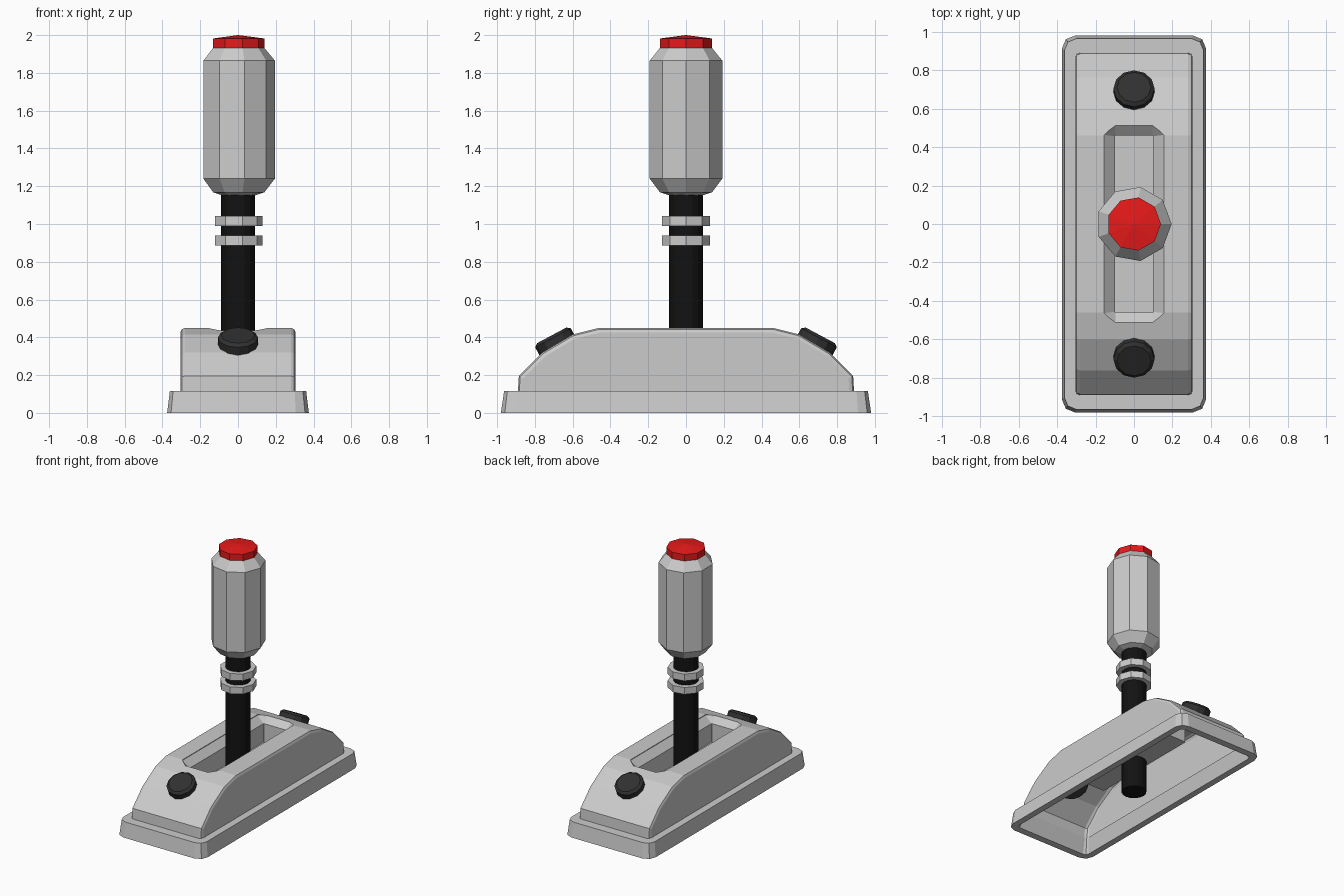
import bpy, bmesh
from math import sin, cos, pi, atan2
from mathutils import Matrix

if "Cube" in bpy.data.objects:
    bpy.data.objects.remove(bpy.data.objects["Cube"])


def material(name, rgb):
    m = bpy.data.materials.new(name)
    m.diffuse_color = (*rgb, 1)
    m.use_nodes = True
    m.node_tree.nodes["Principled BSDF"].inputs["Base Color"].default_value = m.diffuse_color
    return m


def finish(bm, name, mat=None):
    bmesh.ops.recalc_face_normals(bm, faces=bm.faces)
    me = bpy.data.meshes.new(name)
    bm.to_mesh(me)
    bm.free()
    ob = bpy.data.objects.new(name, me)
    bpy.context.collection.objects.link(ob)
    if mat:
        me.materials.append(mat)
    return ob


def loft(name, rings, mat=None, closed=False):
    """Skin a stack of equal rings; cap the ends or join last to first."""
    bm = bmesh.new()
    loops = [[bm.verts.new(p) for p in r] for r in rings]
    pairs = list(zip(loops, loops[1:])) + ([(loops[-1], loops[0])] if closed else [])
    for a, b in pairs:
        for i in range(len(a)):
            j = (i + 1) % len(a)
            bm.faces.new((a[i], a[j], b[j], b[i]))
    if not closed:
        bm.faces.new(loops[0])
        bm.faces.new(loops[-1])
    return finish(bm, name, mat)


def turned(name, profile, sides, mat=None):
    return loft(name, [[(r * cos(2 * pi * i / sides), r * sin(2 * pi * i / sides), z)
                        for i in range(sides)] for r, z in profile], mat)


def rect(hx, hy, z, rad, seg):
    """Rectangle with rounded (seg steps) corners."""
    pts = []
    for k, (sx, sy) in enumerate([(1, 1), (-1, 1), (-1, -1), (1, -1)]):
        for i in range(seg + 1):
            a = pi / 2 * (k + i / seg)
            pts.append((sx * (hx - rad) + rad * cos(a), sy * (hy - rad) + rad * sin(a), z))
    return pts


red = material("red", (0.8, 0.01, 0.01))
black = material("black", (0.006, 0.006, 0.006))
dark = material("dark", (0.03, 0.03, 0.03))

# Base flange: sloped hollow frame
loft("base_flange", [rect(.375, .98, 0, .07, 2), rect(.361, .963, .115, .06, 2),
                     rect(.298, .885, .115, .02, 2), rect(.325, .925, 0, .03, 2)], closed=True)

# Housing: arched side profile extruded across, long edges bevelled
half = [(.89, .11), (.885, .195), (.76, .32), (.6, .415), (.46, .45)]
profile = half + [(-y, z) for y, z in reversed(half)]
housing = loft("housing", [[(x, y, z) for y, z in profile] for x in (-.305, .305)])
bm = bmesh.new()
bm.from_mesh(housing.data)
edges = [e for e in bm.edges if e.verts[0].co.x * e.verts[1].co.x > 0
         and max(v.co.z for v in e.verts) > .12]
bmesh.ops.bevel(bm, geom=edges, offset=.025, segments=2, profile=.5, affect='EDGES')
bm.to_mesh(housing.data)
bm.free()

# Lever slot: straight pocket with a sloped mouth
cutter = loft("slot_cutter", [rect(.1, .46, .25, .004, 1), rect(.1, .46, .395, .004, 1),
                              rect(.155, .52, .445, .057, 1), rect(.155, .52, .6, .057, 1)])
cutter.hide_render = True
mod = housing.modifiers.new("slot", 'BOOLEAN')
mod.operation = 'DIFFERENCE'
mod.solver = 'EXACT'
mod.object = cutter
bpy.context.view_layer.objects.active = housing
bpy.ops.object.modifier_apply(modifier="slot")
bpy.data.objects.remove(cutter)

# Open the underside of the housing
bm = bmesh.new()
bm.from_mesh(housing.data)
bmesh.ops.delete(bm, geom=[f for f in bm.faces if all(v.co.z < .112 for v in f.verts)],
                 context='FACES')
bm.to_mesh(housing.data)
bm.free()

# End knobs, tilted to the sloping ends
for s, side in ((-1, "front"), (1, "back")):
    knob = turned(f"{side}_knob", [(.107, -.03), (.107, .04), (.088, .055)], 12, dark)
    knob.matrix_world = (Matrix.Translation((0, s * .685, .362))
                         @ Matrix.Rotation(-s * atan2(.47, .88), 4, 'X'))

# Lever shaft and collars
turned("shaft", [(.09, 0), (.09, 1.17)], 16, black)
for n, z in (("lower", .885), ("upper", .99)):
    turned(f"{n}_collar", [(.13, z), (.13, z + .053)], 9)

# Handle grip and top button
turned("grip", [(.085, 1.15), (.14, 1.168), (.195, 1.24), (.195, 1.865), (.14, 1.932)], 9)
turned("button", [(.14, 1.925), (.14, 1.982), (.002, 2.0)], 9, red)
